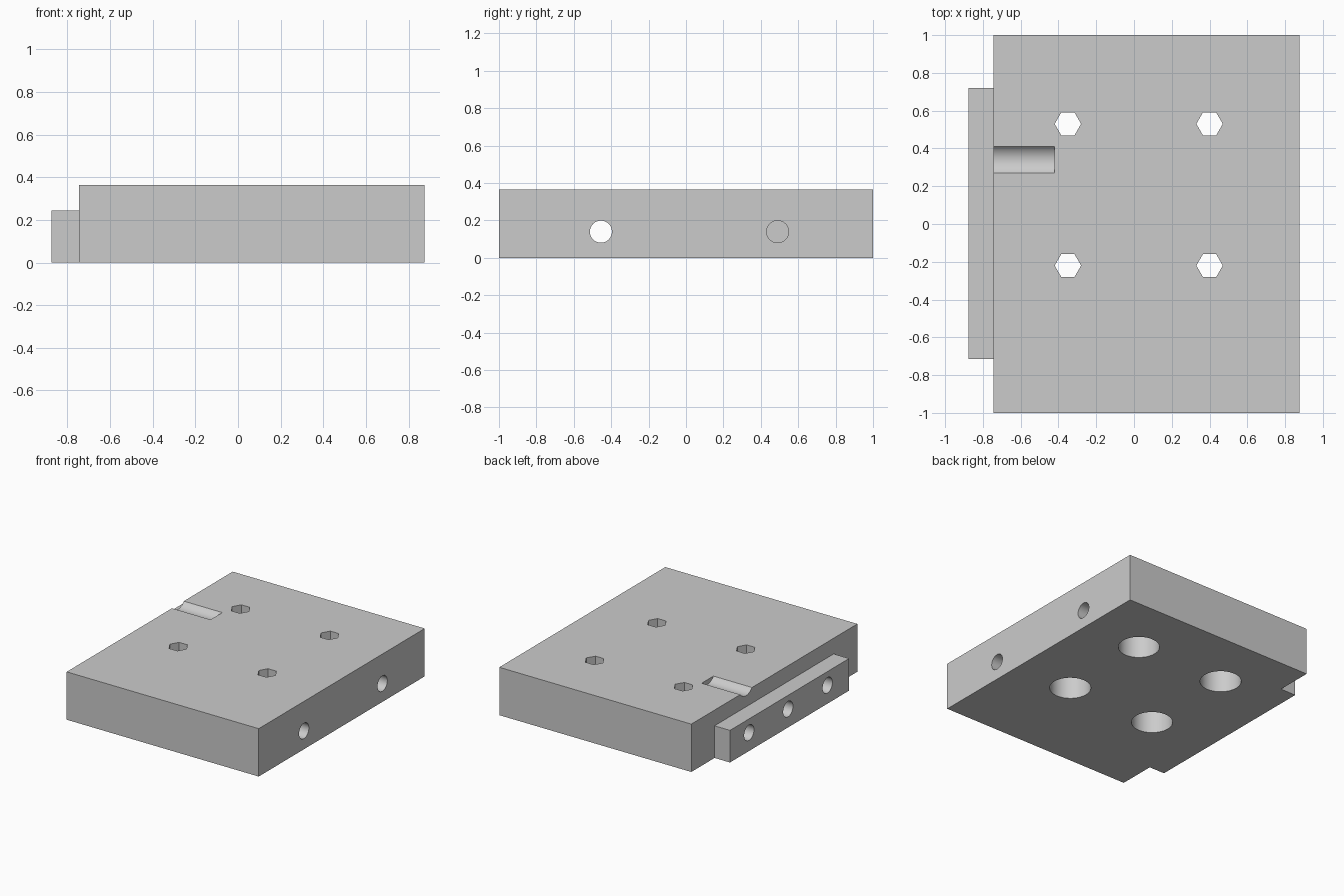
import bpy
from math import pi

cube = bpy.data.objects.get("Cube")
if cube:
    bpy.data.objects.remove(cube, do_unlink=True)

grey = bpy.data.materials.new("plain grey")
grey.use_nodes = True
colour = (0.6, 0.6, 0.6, 1)
grey.diffuse_color = colour
grey.node_tree.nodes["Principled BSDF"].inputs["Base Color"].default_value = colour

HEIGHT = 0.365
LEFT, RIGHT = -0.745, 0.875
OUTER = -RIGHT


def box(name, low, high):
    centre = [(a + b) / 2 for a, b in zip(low, high)]
    bpy.ops.mesh.primitive_cube_add(size=1, location=centre)
    ob = bpy.context.object
    ob.name = name
    ob.scale = [b - a for a, b in zip(low, high)]
    bpy.ops.object.transform_apply(location=True, rotation=True, scale=True)
    ob.data.materials.append(grey)
    return ob


def rod(axis, start, end, u, v, radius, sides=48):
    """Prism from start to end along x or z; u, v place its axis."""
    mid = (start + end) / 2
    along_x = axis == "x"
    bpy.ops.mesh.primitive_cylinder_add(
        vertices=sides, radius=radius, depth=end - start,
        location=(mid, u, v) if along_x else (u, v, mid),
        rotation=(0, pi / 2, 0) if along_x else (0, 0, pi / 6 if sides == 6 else 0))
    ob = bpy.context.object
    ob.data.materials.append(grey)
    bpy.ops.object.transform_apply(location=True, rotation=True, scale=True)
    return ob


def combine(body, tool, operation):
    mod = body.modifiers.new("combine", "BOOLEAN")
    mod.operation, mod.solver, mod.object = operation, "EXACT", tool
    bpy.ops.object.select_all(action="DESELECT")
    body.select_set(True)
    bpy.context.view_layer.objects.active = body
    bpy.ops.object.modifier_apply(modifier=mod.name)
    bpy.data.objects.remove(tool, do_unlink=True)


# Thick plate with a lower mounting flange along one side
plate = box("mounting_plate", (LEFT, -1, 0), (RIGHT, 1, HEIGHT))
flange = box("side_flange", (OUTER, -0.715, 0), (LEFT + 0.05, 0.72, 0.245))
combine(plate, flange, "UNION")

# Hexagonal sockets on top opening into round counterbores below
for x in (-0.35, 0.4):
    for y in (-0.22, 0.53):
        combine(plate, rod("z", -0.1, 0.25, x, y, 0.145), "DIFFERENCE")
        combine(plate, rod("z", 0.2, HEIGHT + 0.1, x, y, 0.07, 6), "DIFFERENCE")

# Cross holes: one right through, the others blind
hole_z, hole_r = 0.14, 0.059
for start, end, y in ((OUTER - 0.1, RIGHT + 0.1, -0.455),
                      (OUTER - 0.1, -0.58, 0.02),
                      (OUTER - 0.1, -0.58, 0.49),
                      (0.6, RIGHT + 0.1, 0.49)):
    combine(plate, rod("x", start, end, y, hole_z, hole_r), "DIFFERENCE")

# Shallow rounded channel in the top face
combine(plate, rod("x", LEFT - 0.1, -0.42, 0.34, HEIGHT + 0.055, 0.09, 64), "DIFFERENCE")

# Smooth bores, crisp edges, and one material throughout
plate.data.materials.clear()
plate.data.materials.append(grey)
bpy.ops.object.select_all(action="DESELECT")
plate.select_set(True)
bpy.context.view_layer.objects.active = plate
bpy.ops.object.shade_smooth_by_angle(angle=pi / 6)
